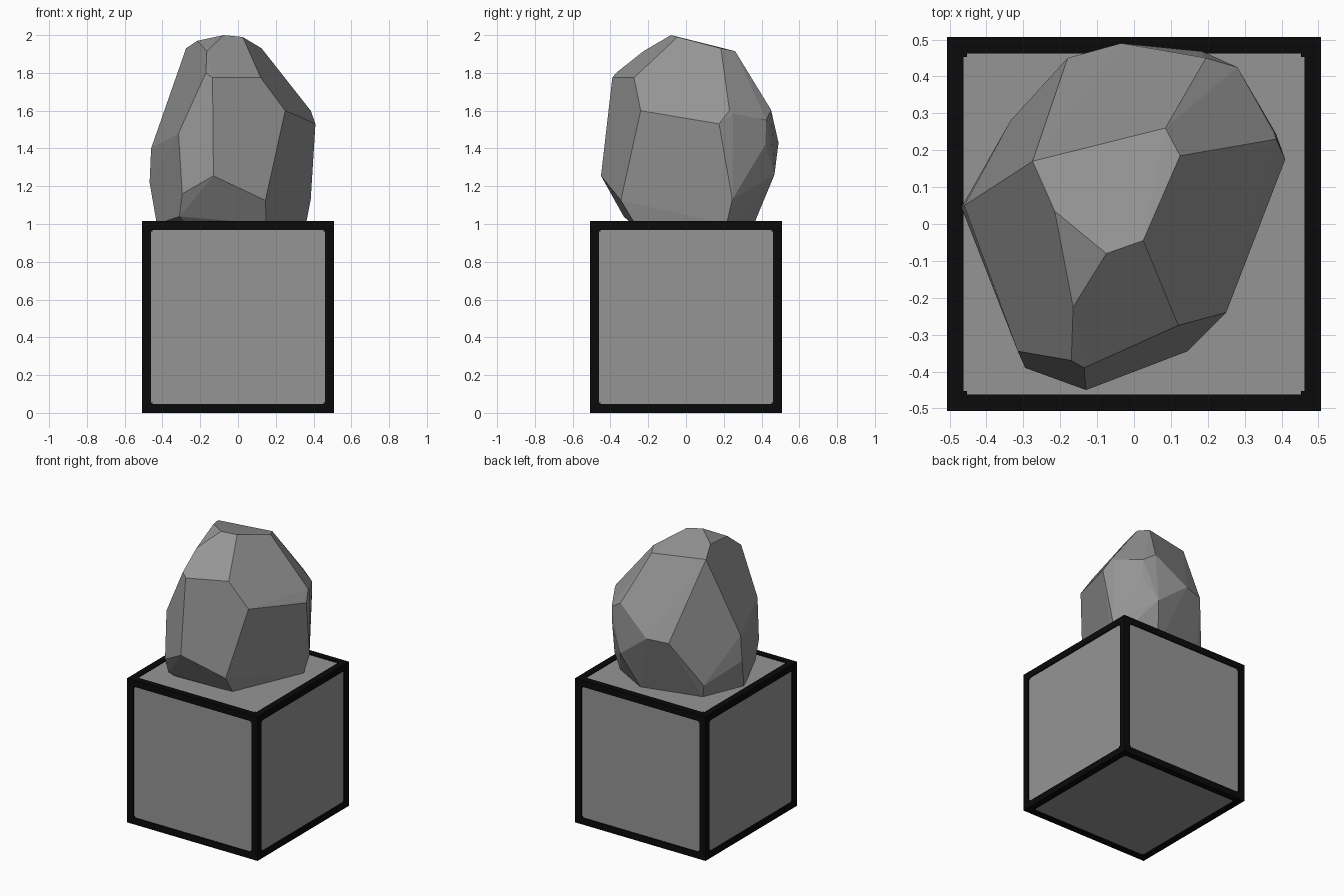
import bpy, bmesh
from itertools import product
from mathutils import Matrix, Vector

if "Cube" in bpy.data.objects:
    bpy.data.objects.remove(bpy.data.objects["Cube"])


def material(name, rgb):
    m = bpy.data.materials.new(name)
    m.diffuse_color = (*rgb, 1)
    m.use_nodes = True
    m.node_tree.nodes["Principled BSDF"].inputs["Base Color"].default_value = m.diffuse_color
    return m


grey = material("stone grey", (0.3, 0.3, 0.3))
black = material("frame black", (0.003, 0.003, 0.003))

OUT = 0.5075           # half size of the frame
BAR = 0.046            # bar width
KNOT = 0.055           # corner block width


def box(bm, centre, size):
    mat = Matrix.Translation(centre) @ Matrix.Diagonal((*size, 1))
    bmesh.ops.create_cube(bm, size=1, matrix=mat)


def finish(bm, name, mat):
    bmesh.ops.recalc_face_normals(bm, faces=bm.faces)
    me = bpy.data.meshes.new(name)
    bm.to_mesh(me)
    bm.free()
    me.materials.append(mat)
    ob = bpy.data.objects.new(name, me)
    bpy.context.collection.objects.link(ob)
    return ob


# Plinth block, set slightly back inside the frame
bm = bmesh.new()
box(bm, (0, 0, OUT), (1, 1, 1))
finish(bm, "plinth", grey)

# Frame: twelve bars and eight corner blocks
bm = bmesh.new()
for axis in range(3):
    for a, b in product((-1, 1), repeat=2):
        c = [a * (OUT - BAR / 2), b * (OUT - BAR / 2)]
        s = [BAR, BAR]
        c.insert(axis, 0)
        s.insert(axis, 2 * (OUT - KNOT))
        box(bm, Vector(c) + Vector((0, 0, OUT)), s)
for sx, sy, sz in product((-1, 1), repeat=3):
    k = OUT - KNOT / 2
    box(bm, (sx * k, sy * k, sz * k + OUT), (KNOT, KNOT, KNOT))
finish(bm, "frame", black)

# Rock: convex hull of its corner points, from the crown down to the base
crown = [(-.075, -.08, 2.0), (.025, -.045, 1.99), (.125, .185, 1.93),
         (.085, .26, 1.915), (-.275, .17, 1.93), (-.215, .035, 1.97),
         (-.165, -.225, 1.915), (-.17, -.37, 1.80), (-.135, -.39, 1.775),
         (.12, -.275, 1.775)]
middle = [(.25, -.24, 1.6), (.41, .175, 1.53), (.385, .23, 1.6),
          (.38, .25, 1.585), (.28, .425, 1.55), (.195, .45, 1.605),
          (.28, .42, 1.42), (-.035, .49, 1.43), (-.18, .45, 1.42),
          (-.46, .05, 1.40), (-.315, -.345, 1.48)]
lower = [(-.13, -.45, 1.255), (.145, -.345, 1.125), (-.295, -.39, 1.16),
         (-.468, .045, 1.22), (-.335, .28, 1.10), (.185, .468, 1.26),
         (.12, .405, 1.12), (.385, .245, 1.13), (-.31, -.33, 1.04)]
base = [(.36, .215, 1.0), (.15, -.27, 1.0), (-.28, -.285, 1.0),
        (-.43, -.03, 1.0), (-.31, .255, 1.0), (.10, .36, 1.0)]
bm = bmesh.new()
for p in crown + middle + lower + base:
    bm.verts.new(p)
bmesh.ops.convex_hull(bm, input=bm.verts)
bmesh.ops.delete(bm, geom=[v for v in bm.verts if not v.link_faces], context='VERTS')
bmesh.ops.dissolve_limit(bm, angle_limit=0.07, verts=bm.verts, edges=bm.edges)
finish(bm, "rock", grey)
